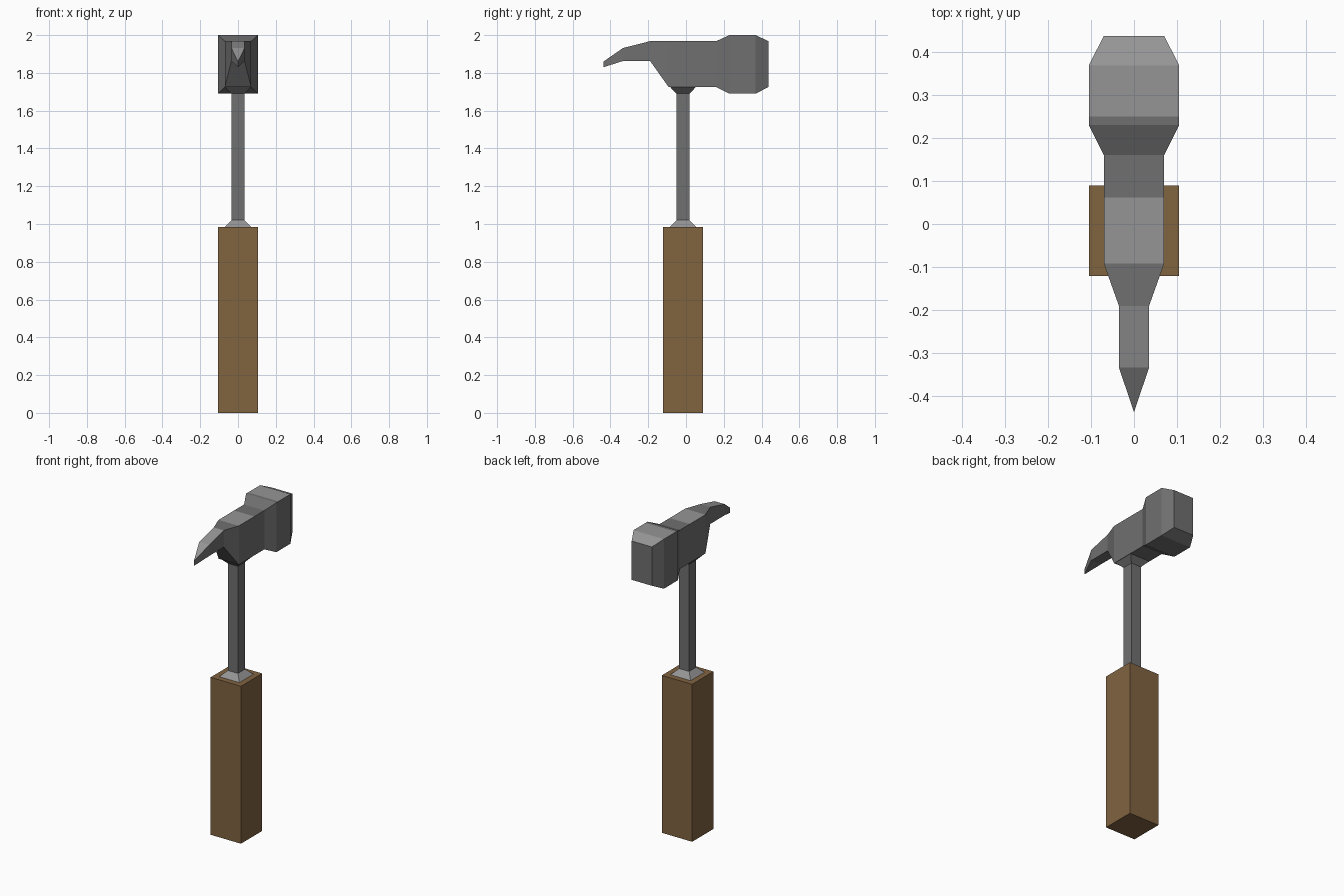
import bpy, bmesh

if "Cube" in bpy.data.objects:
    bpy.data.objects.remove(bpy.data.objects["Cube"])

CY = -0.016  # y of the handle and shaft axis


def material(name, r, g, b):
    lin = [((c / 255 + 0.055) / 1.055) ** 2.4 for c in (r, g, b)]
    m = bpy.data.materials.new(name)
    m.diffuse_color = (*lin, 1)
    m.use_nodes = True
    m.node_tree.nodes["Principled BSDF"].inputs["Base Color"].default_value = m.diffuse_color
    return m


wood = material("brown wood", 129, 99, 64)
steel = material("grey steel", 112, 112, 112)
bright = material("worn bright steel", 149, 149, 149)


def loft(name, rings, mats, pick=None):
    """Join four-cornered rings; pick(segment, side) gives the material index."""
    bm = bmesh.new()
    vs = [[bm.verts.new(p) for p in ring] for ring in rings]
    for i, (a, b) in enumerate(zip(vs, vs[1:])):
        for k in range(4):
            j = (k + 1) % 4
            f = bm.faces.new((a[k], a[j], b[j], b[k]))
            f.material_index = pick(i, k) if pick else 0
    bm.faces.new(vs[0])
    bm.faces.new(vs[-1])
    bmesh.ops.remove_doubles(bm, verts=bm.verts, dist=0.0005)
    bmesh.ops.recalc_face_normals(bm, faces=bm.faces)
    me = bpy.data.meshes.new(name)
    bm.to_mesh(me)
    bm.free()
    for m in mats:
        me.materials.append(m)
    ob = bpy.data.objects.new(name, me)
    bpy.context.collection.objects.link(ob)
    return ob


def square(z, h):
    return [(-h, CY - h, z), (h, CY - h, z), (h, CY + h, z), (-h, CY + h, z)]


# Wooden grip
loft("grip", [square(0, 0.105), square(0.985, 0.105)], [wood])

# Shaft with a bright collar at the bottom and a flare under the head
loft("shaft", [square(0.98, 0.07), square(0.985, 0.07), square(1.02, 0.035),
               square(1.69, 0.035), square(1.727, 0.07)],
     [steel, bright], lambda i, k: int(i < 2))

# Head: stations along y as (y, half width, bottom z, top z, bright top to next station)
stations = [
    (-0.437, 0.0, 1.83, 1.86, 1),       # claw tip
    (-0.333, 0.035, 1.863, 1.932, 1),
    (-0.19, 0.035, 1.863, 1.968, 0),    # claw root
    (-0.092, 0.07, 1.725, 1.968, 1),
    (0.062, 0.07, 1.725, 1.968, 0),
    (0.16, 0.07, 1.725, 1.968, 0),      # neck
    (0.23, 0.105, 1.69, 2.0, 0),        # striking block
    (0.249, 0.105, 1.69, 2.0, 1),
    (0.368, 0.105, 1.69, 2.0, 1),
    (0.437, 0.07, 1.725, 1.968, 0),     # striking face
]
rings = [[(-h, y, lo), (h, y, lo), (h, y, hi), (-h, y, hi)]
         for y, h, lo, hi, _ in stations]
# The tip is an edge, so its ring is closed by merging; side 2 is the top
head = loft("hammer_head", rings, [steel, bright],
            lambda i, k: stations[i][4] if k == 2 else 0)
